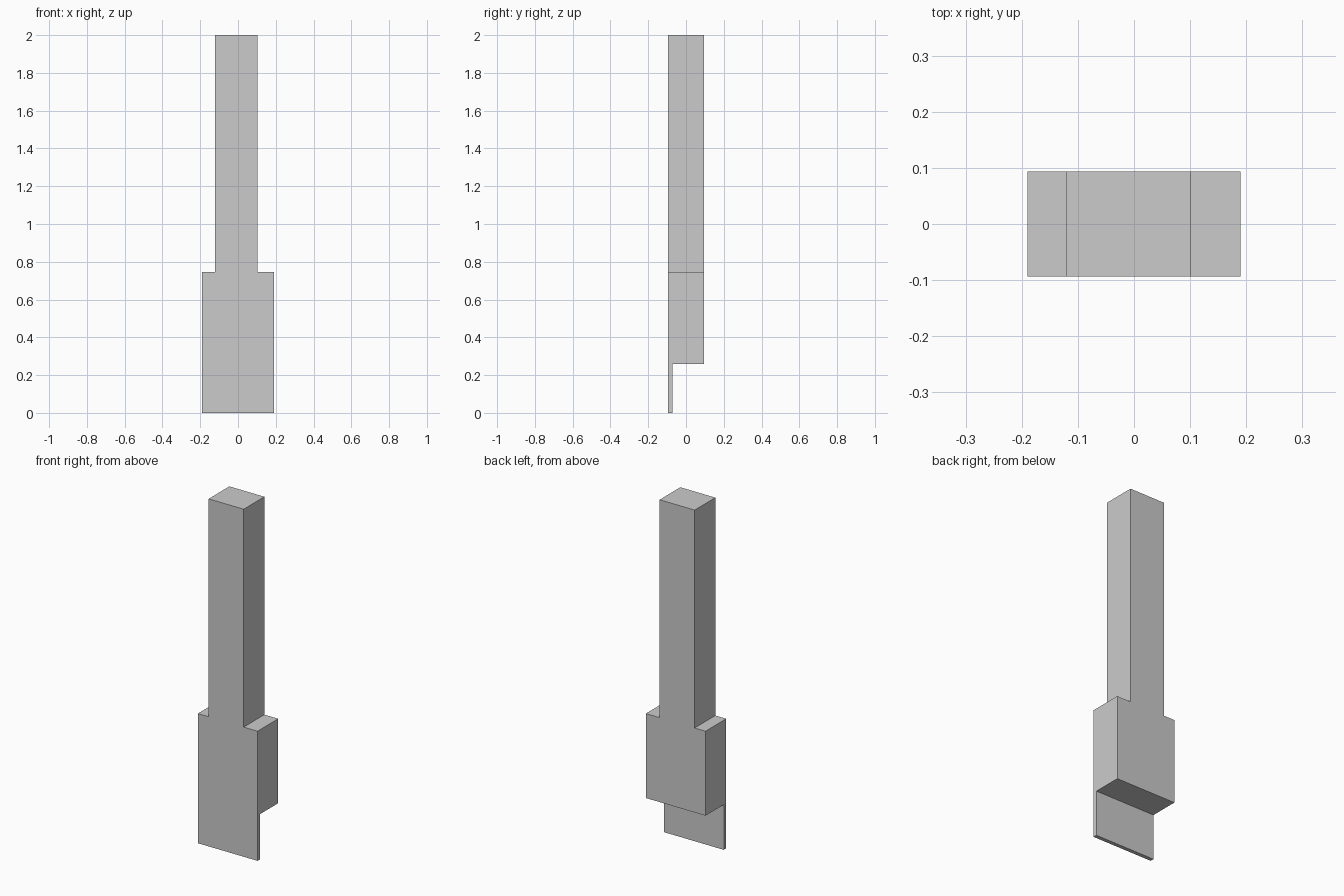
import bpy
import bmesh

if "Cube" in bpy.data.objects:
    bpy.data.objects.remove(bpy.data.objects["Cube"])

BACK, FRONT = 0.094, -0.094


def prism(name, outline, y0, y1):
    """Extrude an (x, z) outline from y0 to y1 into a solid object."""
    bm = bmesh.new()
    face = bm.faces.new([bm.verts.new((x, y0, z)) for x, z in outline])
    out = bmesh.ops.extrude_face_region(bm, geom=[face])
    moved = [g for g in out["geom"] if isinstance(g, bmesh.types.BMVert)]
    bmesh.ops.translate(bm, verts=moved, vec=(0, y1 - y0, 0))
    bmesh.ops.recalc_face_normals(bm, faces=bm.faces)
    mesh = bpy.data.meshes.new(name)
    bm.to_mesh(mesh)
    bm.free()
    obj = bpy.data.objects.new(name, mesh)
    bpy.context.collection.objects.link(obj)
    return obj


# Wide base with a slightly off-centre column rising from it
pillar = prism("stepped_pillar", [
    (-0.19, 0), (0.19, 0), (0.19, 0.746), (0.102, 0.746),
    (0.102, 2), (-0.121, 2), (-0.121, 0.746), (-0.19, 0.746),
], FRONT, BACK)

# Notch behind the base, leaving a thin front skirt
notch = prism("skirt_notch_cutter", [
    (-0.3, -0.1), (0.3, -0.1), (0.3, 0.26), (-0.3, 0.26),
], -0.072, 0.2)
notch.hide_render = True

cut = pillar.modifiers.new("skirt_notch", 'BOOLEAN')
cut.operation = 'DIFFERENCE'
cut.solver = 'EXACT'
cut.object = notch

# Bake the cut and drop the helper
bpy.context.view_layer.objects.active = pillar
pillar.select_set(True)
bpy.ops.object.modifier_apply(modifier=cut.name)
bpy.data.objects.remove(notch, do_unlink=True)
